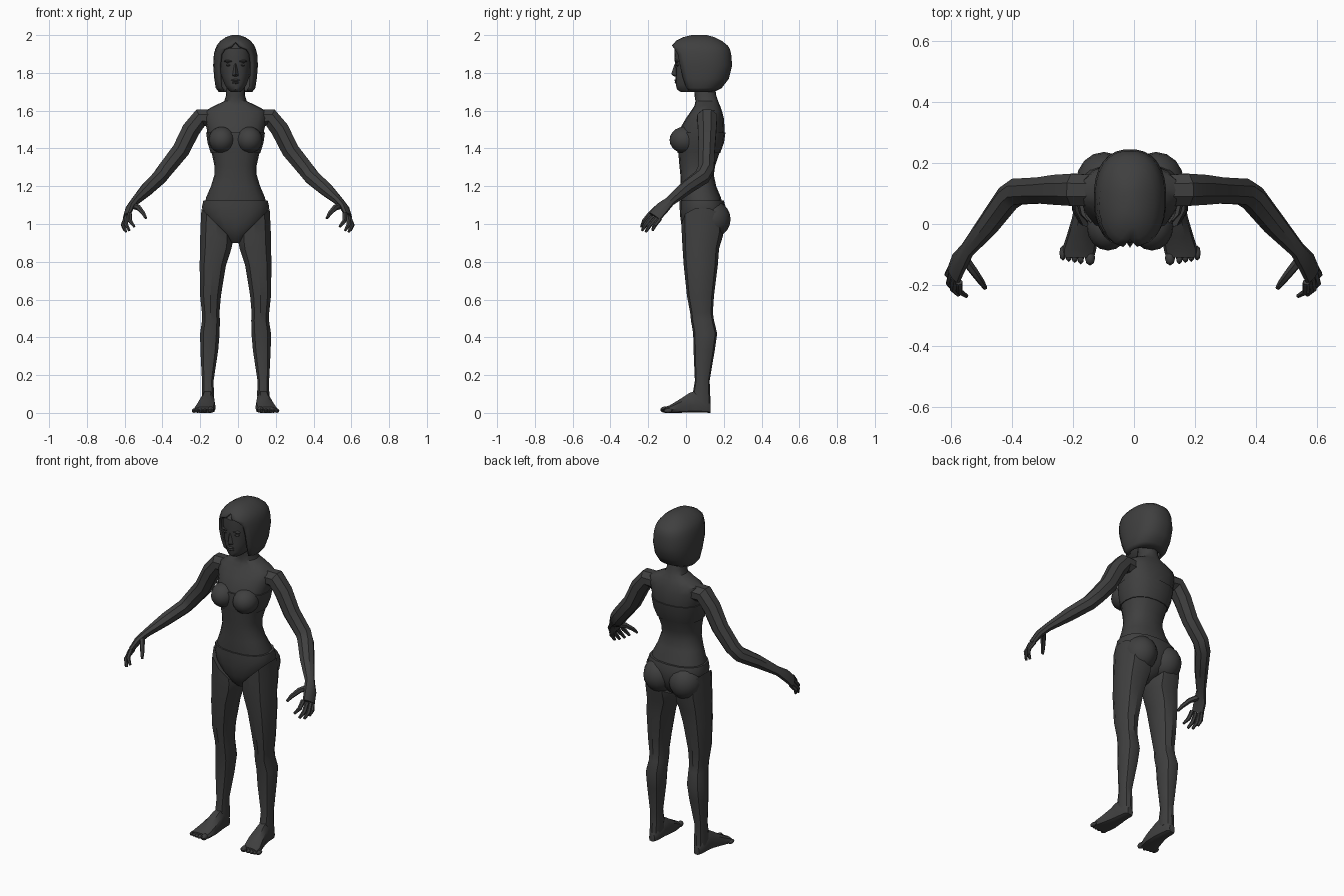
import bpy, bmesh, math
from mathutils import Vector

CX = -0.013  # body centre line
charcoal = bpy.data.materials.new("charcoal")
charcoal.diffuse_color = (0.05, 0.05, 0.05, 1)


def finish(name, bm, angle=35):
    bmesh.ops.remove_doubles(bm, verts=bm.verts, dist=0.0004)
    bmesh.ops.recalc_face_normals(bm, faces=bm.faces)
    me = bpy.data.meshes.new(name)
    bm.to_mesh(me)
    bm.free()
    me.materials.append(charcoal)
    ob = bpy.data.objects.new(name, me)
    bpy.context.collection.objects.link(ob)
    bpy.ops.object.select_all(action='DESELECT')
    ob.select_set(True)
    bpy.context.view_layer.objects.active = ob
    bpy.ops.object.shade_smooth_by_angle(angle=math.radians(angle))
    return ob


def loft(name, rings, closed=True, caps=(True, True), angle=35):
    """Skin a list of rings that share the same point count."""
    bm = bmesh.new()
    vs = [[bm.verts.new(p) for p in r] for r in rings]
    n = len(rings[0])
    for a, b in zip(vs, vs[1:]):
        for i in range(n if closed else n - 1):
            j = (i + 1) % n
            bm.faces.new((a[i], a[j], b[j], b[i]))
    if caps[0]:
        bm.faces.new(vs[0])
    if caps[1]:
        bm.faces.new(vs[-1])
    return finish(name, bm, angle)


def spow(v, p):
    return math.copysign(abs(v) ** p, v)


def level(z, x0, x1, yf, yb, n, p=0.85, slant=0.0, a0=0.0, closed=True):
    """Rounded horizontal ring; slant tilts it along x, a0 opens the front."""
    pts = []
    cx, cy, hw, hd = (x0 + x1) / 2, (yf + yb) / 2, abs(x1 - x0) / 2, (yb - yf) / 2
    for i in range(n):
        t = a0 + (2 * math.pi - 2 * a0) * i / (n if closed else n - 1)
        sx = spow(math.sin(t), p)
        side = sx if x1 + x0 >= 0 else -sx
        pts.append((CX + cx + hw * sx, cy - hd * spow(math.cos(t), p), z + slant * side))
    return pts


def stack(name, rows, n=16, p=0.85):
    return loft(name, [level(z, -w, w, f, b, n, p) for z, w, f, b in rows])


def tube(name, path, s, n=8, angle=35):
    """Loft along a path of (point, wide radius, thin radius, wide axis)."""
    rings = []
    pts = [Vector(q[0]) for q in path]
    for i, (_, ru, rv, hint) in enumerate(path):
        t = (pts[min(i + 1, len(pts) - 1)] - pts[max(i - 1, 0)]).normalized()
        u = Vector(hint)
        u = (u - t * u.dot(t)).normalized()
        v = t.cross(u)
        ring = []
        for k in range(n):
            a = 2 * math.pi * (k + 0.5) / n
            q = pts[i] + u * ru * math.cos(a) + v * rv * math.sin(a)
            if s > 0 and q.x > 0.38:  # this arm reaches slightly further
                q.x += 0.022 * (q.x - 0.38) / 0.22
            ring.append((CX + s * q.x, q.y, q.z))
        rings.append(ring)
    return loft(name, rings, angle=angle)


def ball(name, c, r, seg=16, rings=10):
    bm = bmesh.new()
    bmesh.ops.create_uvsphere(bm, u_segments=seg, v_segments=rings, radius=1)
    for v in bm.verts:
        v.co = (CX + c[0] + v.co.x * r[0], c[1] + v.co.y * r[1], c[2] + v.co.z * r[2])
    return finish(name, bm)


# torso and neck
stack("torso", [(1.06, .168, -.02, .2), (1.14, .156, -.027, .185), (1.2, .13, -.028, .16),
                (1.26, .112, -.03, .147), (1.31, .112, -.035, .155), (1.37, .125, -.04, .175),
                (1.43, .142, -.045, .195), (1.5, .152, -.035, .205), (1.56, .165, .0, .2),
                (1.6, .16, .028, .19), (1.627, .11, .045, .18), (1.65, .06, .05, .17),
                (1.68, .05, .045, .16), (1.76, .048, .04, .15)])
# underwear
stack("bandeau_top", [(1.375, .131, -.045, .181), (1.43, .148, -.051, .201), (1.485, .156, -.046, .209)])
stack("briefs", [(.9, .025, .03, .09), (.93, .06, 0, .14), (.98, .12, -.022, .19),
                 (1.04, .168, -.031, .208), (1.09, .178, -.034, .21), (1.125, .17, -.034, .2)])

# head
stack("face", [(1.7, .028, -.03, .08), (1.713, .042, -.048, .1), (1.735, .057, -.053, .12),
               (1.78, .074, -.055, .16), (1.83, .084, -.056, .2), (1.88, .09, -.062, .21),
               (1.93, .088, -.06, .2), (1.96, .06, -.03, .15)], 18)
bm = bmesh.new()
nose = [bm.verts.new((CX + x, y, z)) for x, y, z in
        [(-.008, -.052, 1.85), (.008, -.052, 1.85), (.018, -.05, 1.785), (-.018, -.05, 1.785),
         (0, -.06, 1.848), (0, -.078, 1.793), (0, -.062, 1.78)]]
for f in [(0, 4, 5, 3), (4, 1, 2, 5), (3, 5, 6), (5, 2, 6), (0, 1, 4)]:
    bm.faces.new([nose[i] for i in f])
finish("nose", bm)
ball("upper_lip", (0, -.053, 1.761), (.024, .009, .006), 10, 6)
ball("lower_lip", (0, -.051, 1.749), (.021, .009, .007), 10, 6)

# bobbed hair, open around the face
hair_rows = [(1.7, .09, 0, .15, 45), (1.72, .105, -.03, .19, 48), (1.77, .113, -.055, .228, 47),
             (1.84, .119, -.075, .245, 46), (1.9, .115, -.08, .24, 42), (1.925, .108, -.08, .234, 32),
             (1.945, .1, -.077, .222, 10), (1.97, .08, -.052, .19, 0), (1.99, .05, -.012, .15, 0),
             (2.0, .02, .03, .11, 0)]
hair = loft("hair", [level(z, -w, w, f, b, 22, .85, 0, math.radians(a), False)
                     for z, w, f, b, a in hair_rows], closed=False, caps=(False, True))
solid = hair.modifiers.new("thickness", 'SOLIDIFY')
solid.thickness = 0.014
solid.offset = -1

# leg rows: z, slant, inner x, outer x, front y, back y
leg_rows = [(1.0, .085, .015, .184, -.024, .2), (.935, .035, .012, .19, -.022, .195),
            (.87, 0, .018, .192, -.018, .175), (.78, 0, .048, .193, -.012, .168),
            (.62, 0, .075, .19, .005, .148), (.53, 0, .083, .18, .022, .142),
            (.49, 0, .081, .179, .026, .148), (.42, 0, .082, .19, .038, .165),
            (.33, 0, .09, .188, .04, .152), (.17, 0, .115, .179, .047, .125),
            (.1, 0, .113, .18, .035, .128), (.05, 0, .115, .18, .03, .13)]
# foot rows: y, inner x, outer x, top z
foot_rows = [(.13, .13, .166, .05), (.11, .117, .178, .09), (.05, .112, .184, .12), (.02, .108, .19, .11),
             (-.04, .105, .208, .07), (-.085, .111, .223, .042), (-.11, .118, .22, .032)]
Y, H = (0, 1, 0), (.35, .8, -.4)
arm_path = [((.12, .11, 1.56), .055, .05, Y), ((.185, .112, 1.563), .057, .052, Y),
            ((.235, .112, 1.5), .053, .052, Y), ((.29, .11, 1.39), .046, .05, Y),
            ((.37, .106, 1.29), .046, .045, Y), ((.4, .085, 1.25), .045, .042, Y),
            ((.463, 0, 1.19), .038, .038, Y), ((.533, -.085, 1.12), .027, .023, H),
            ((.56, -.125, 1.085), .038, .02, H), ((.577, -.165, 1.04), .038, .015, H)]
# finger knuckles and tips
fingers = {"index": ((.56, -.19, 1.055), (.535, -.236, .985)),
           "middle": ((.575, -.177, 1.042), (.562, -.232, .965)),
           "ring": ((.582, -.157, 1.033), (.58, -.213, .958)),
           "little": ((.582, -.137, 1.03), (.588, -.178, .965))}

for side, s in (("left", -1), ("right", 1)):
    # leg and foot
    loft(side + "_leg", [level(z, s * a, s * b, f, k, 10, .85, sl)
                         for z, sl, a, b, f, k in leg_rows])
    rings = []
    for y, a, b, top in foot_rows:
        ring = []
        for k in range(10):
            t = 2 * math.pi * k / 10
            x = (a + b) / 2 + (b - a) / 2 * spow(math.cos(t), .7)
            z = top * (.36 + .64 * math.sin(t)) if math.sin(t) > 0 else top * .36 * (1 - spow(-math.sin(t), .5))
            ring.append((CX + s * x, y, z))
        rings.append(ring)
    loft(side + "_foot", rings)
    for i in range(5):
        r = .017 if i == 0 else .0115
        x = .131 if i == 0 else .142 + .0195 * i
        ball(f"{side}_toe_{i + 1}", (s * x, -.111 + .004 * i, r), (r, .025, r), 8, 6)
    # bust and buttock
    ball(side + "_bust", (s * .072, -.008, 1.445), (.07, .079, .07))
    ball(side + "_buttock", (s * .085, .137, 1.025), (.092, .099, .1))
    # brow and eye
    ball(side + "_brow", (s * .036, -.047, 1.862), (.026, .012, .007), 10, 6)
    ball(side + "_eye", (s * .035, -.042, 1.842), (.017, .012, .008), 10, 6)
    # arm, fingers and thumb
    tube(side + "_arm", arm_path, s)
    for name, (a, b) in fingers.items():
        a, b = Vector(a), Vector(b)
        mid = a.lerp(b, .55) + Vector((.012, -.006, 0))
        tube(f"{side}_{name}_finger", [(a, .012, .012, H), (mid, .012, .011, H), (b, .007, .007, H)], s, 6)
    tube(side + "_thumb", [((.545, -.11, 1.1), .018, .016, H), ((.512, -.155, 1.085), .016, .014, H),
                           ((.487, -.19, 1.055), .012, .011, H), ((.474, -.21, 1.03), .007, .007, H)], s, 6)
